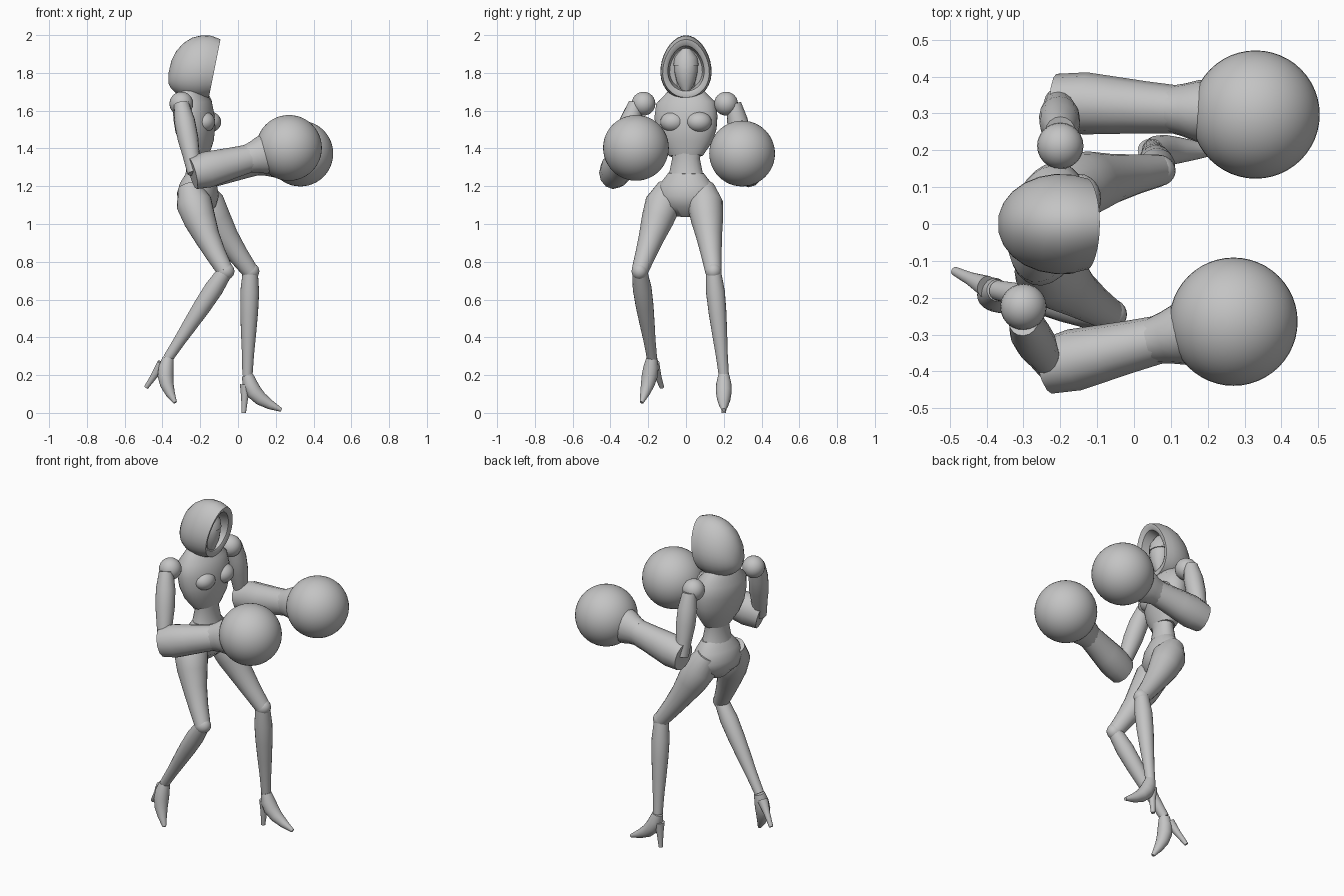
import bpy
import bmesh
import math
from mathutils import Vector, Matrix

cube = bpy.data.objects.get("Cube")
if cube:
    bpy.data.objects.remove(cube, do_unlink=True)

# One plain grey for the whole figure
GREY = (0.55, 0.55, 0.55, 1)
grey = bpy.data.materials.new("plain grey")
grey.use_nodes = True
grey.diffuse_color = GREY
grey.node_tree.nodes["Principled BSDF"].inputs["Base Color"].default_value = GREY

# The body is turned a little away from straight ahead
AHEAD = Vector((1, 0, 0))
ACROSS = Vector((0, 1, 0))
TURN = Matrix.Rotation(math.radians(-13), 3, "Z")
BODY_AHEAD = TURN @ AHEAD
BODY_ACROSS = TURN @ ACROSS


def finish(name, bm):
    """Turn a bmesh into a smooth shaded grey object."""
    bmesh.ops.recalc_face_normals(bm, faces=bm.faces)
    mesh = bpy.data.meshes.new(name)
    bm.to_mesh(mesh)
    bm.free()
    mesh.materials.append(grey)
    obj = bpy.data.objects.new(name, mesh)
    bpy.context.collection.objects.link(obj)
    bpy.ops.object.select_all(action="DESELECT")
    obj.select_set(True)
    bpy.context.view_layer.objects.active = obj
    bpy.ops.object.shade_smooth_by_angle(angle=math.radians(42))


def skin(name, rings):
    """Bridge closed rings of points and cap both ends."""
    bm = bmesh.new()
    loops = [[bm.verts.new(point) for point in ring] for ring in rings]
    for a, b in zip(loops, loops[1:]):
        for i in range(len(a)):
            bm.faces.new((a[i - 1], a[i], b[i], b[i - 1]))
    bm.faces.new(loops[0])
    bm.faces.new(loops[-1])
    finish(name, bm)


def circle(sides):
    return [math.tau * i / sides for i in range(sides)]


def limb(name, start, end, radii, flat=1, ref=AHEAD, bend=(0, 0, 0), sides=20):
    """Tube with evenly spaced radii, flattened along ref and bowed by bend."""
    start, end, bend = Vector(start), Vector(end), Vector(bend)
    last = len(radii) - 1

    def spot(t):
        return start.lerp(end, t) + bend * math.sin(math.pi * t)

    rings = []
    for i, radius in enumerate(radii):
        t = i / last
        along = (spot(min(t + 0.1, 1)) - spot(max(t - 0.1, 0))).normalized()
        u = (ref - along * ref.dot(along)).normalized()
        v = along.cross(u)
        rings.append([spot(t) + (u * flat * math.cos(a) + v * math.sin(a)) * radius
                      for a in circle(sides)])
    skin(name, rings)


def ball(name, centre, radii, segments=24):
    bm = bmesh.new()
    place = Matrix.Translation(centre) @ Matrix.Diagonal((*radii, 1))
    bmesh.ops.create_uvsphere(bm, u_segments=segments, v_segments=segments // 2,
                              radius=1, matrix=place)
    finish(name, bm)


def hood_ring(degrees, scale=1, push=0):
    """One egg-shaped ring of the hood, leaning forward near the rim."""
    phi = math.radians(degrees)
    size = math.sin(phi)
    x = -0.2 - 0.17 * math.cos(phi) - push
    lean = 0.2 * (degrees / 115) ** 2
    ring = []
    for a in circle(32):
        rise = 0.17 * size * scale * math.sin(a)
        z = 1.76 + 0.07 * size + rise
        y = 0.135 * size * scale * math.cos(a) * (1 - 0.14 * math.sin(a))
        ring.append(Vector((x + lean * (z - 1.8), y, z)))
    return ring


# Hood: dome from the back to the rim, then turned into the opening
rings = [hood_ring(degrees) for degrees in range(10, 116, 15)]
rings += [hood_ring(115, 0.9), hood_ring(115, 0.78, 0.01), hood_ring(115, 0.7, 0.07)]
skin("hood", rings)

# Face with a pointed chin, brow mask and neck
limb("face", (-0.185, 0, 1.7), (-0.2, 0, 1.92), (0.02, 0.05, 0.062, 0.06, 0.02))
limb("brow_mask", (-0.195, 0, 1.84), (-0.19, 0, 1.93), (0.068, 0.06, 0.025))
limb("neck", (-0.25, 0, 1.62), (-0.22, 0, 1.78), (0.06, 0.05, 0.05))

# Torso
limb("chest", (-0.25, 0, 1.71), (-0.21, 0, 1.36),
     (0.09, 0.16, 0.17, 0.165, 0.14, 0.09), flat=0.62, ref=BODY_AHEAD, sides=28)
for label, sign in (("left", 1), ("right", -1)):
    centre = Vector((-0.165, 0, 1.54)) + BODY_ACROSS * sign * 0.07
    ball(label + "_breast", centre, (0.06, 0.068, 0.055))
limb("abdomen", (-0.21, 0, 1.42), (-0.21, 0, 1.2),
     (0.09, 0.075, 0.09, 0.11), flat=0.72, ref=BODY_AHEAD)
limb("pelvis", (-0.205, 0, 1.27), (-0.22, 0, 1.04),
     (0.095, 0.14, 0.16, 0.14, 0.05), flat=0.68, ref=BODY_AHEAD, sides=28)

# Legs: the left one stands, the right one is bent and lifted
legs = {
    "left": dict(hip=(-0.21, 0.09, 1.2), knee=(0.065, 0.145, 0.75),
                 ankle=(0.05, 0.2, 0.2), toe=(0.23, 0.2, 0.015),
                 arch=(-0.04, 0, -0.015),
                 heel=(0.04, 0.2, 0.15), heel_tip=(0.03, 0.2, 0)),
    "right": dict(hip=(-0.26, -0.09, 1.2), knee=(-0.067, -0.245, 0.75),
                  ankle=(-0.37, -0.18, 0.29), toe=(-0.333, -0.235, 0.055),
                  arch=(-0.03, 0.01, 0),
                  heel=(-0.4, -0.17, 0.26), heel_tip=(-0.486, -0.128, 0.135)),
}
for label, leg in legs.items():
    limb(label + "_thigh", leg["hip"], leg["knee"],
         (0.06, 0.095, 0.085, 0.068, 0.055, 0.044), bend=(-0.02, 0, 0))
    ball(label + "_knee", leg["knee"], (0.048, 0.043, 0.046))
    limb(label + "_calf", leg["knee"], leg["ankle"],
         (0.04, 0.05, 0.047, 0.04, 0.032, 0.027))
    limb(label + "_foot", leg["ankle"], leg["toe"],
         (0.03, 0.04, 0.042, 0.036, 0.025, 0.01), bend=leg["arch"])
    limb(label + "_heel", leg["heel"], leg["heel_tip"], (0.03, 0.018, 0.012))

# Arms ending in large round fists
arms = {
    "left": dict(shoulder=(-0.2, 0.212, 1.637), elbow=(-0.205, 0.332, 1.28),
                 fist=(0.33, 0.297, 1.373)),
    "right": dict(shoulder=(-0.3, -0.225, 1.637), elbow=(-0.23, -0.385, 1.27),
                  fist=(0.27, -0.265, 1.403)),
}
for label, arm in arms.items():
    shoulder, elbow, fist = (Vector(joint) for joint in arm.values())
    outward = ACROSS * math.copysign(0.04, shoulder.y)
    ball(label + "_shoulder", shoulder, [0.063] * 3)
    limb(label + "_upper_arm", shoulder + outward, elbow,
         (0.04, 0.055, 0.055, 0.045, 0.038), sides=16)
    limb(label + "_forearm", elbow.lerp(fist, -0.02), elbow.lerp(fist, 0.6),
         (0.085, 0.096, 0.088, 0.08, 0.074), flat=0.88, ref=ACROSS, sides=12)
    limb(label + "_cuff", elbow.lerp(fist, 0.56), elbow.lerp(fist, 0.78),
         (0.075, 0.085, 0.1, 0.105), flat=0.84, ref=ACROSS, sides=16)
    ball(label + "_fist", fist, [0.174] * 3, segments=48)
